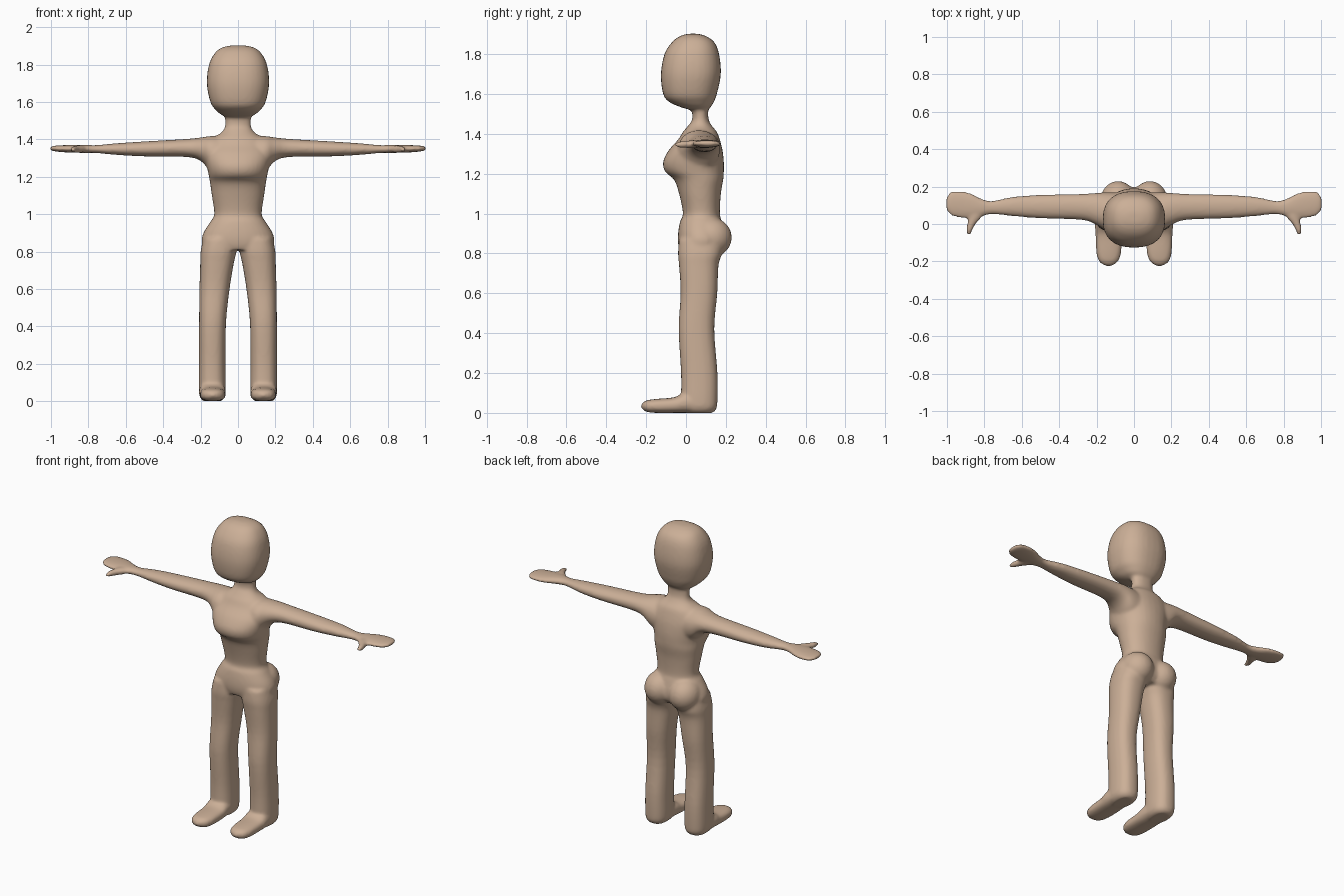
import bpy, bmesh, math
from mathutils import Matrix

skin = bpy.data.materials.new("warm skin")
skin.diffuse_color = (0.60, 0.43, 0.31, 1)

bm = bmesh.new()


def spline(p0, p1, p2, p3, t):
    """Catmull-Rom blend of four section tuples."""
    return [0.5 * (2 * b + (c - a) * t + (2 * a - 5 * b + 4 * c - d) * t * t
                   + (3 * b - a - 3 * c + d) * t ** 3)
            for a, b, c, d in zip(p0, p1, p2, p3)]


def loft(axis, sections, power=2.3, mirror=False, segs=32, steps=4):
    """Skin of rounded sections (position, u_min, u_max, v_min, v_max) along an axis."""
    rows = []
    n = len(sections)
    for i in range(n - 1):
        quad = [sections[max(0, min(n - 1, i + k))] for k in (-1, 0, 1, 2)]
        rows += [spline(*quad, s / steps) for s in range(steps)]
    rows.append(sections[-1])
    for side in ((1, -1) if mirror else (1,)):
        rings = []
        for w, u0, u1, v0, v1 in rows:
            ring = []
            for k in range(segs):
                a = 2 * math.pi * k / segs
                c, s = math.cos(a), math.sin(a)
                u = (u0 + u1) / 2 + (u1 - u0) / 2 * math.copysign(abs(c) ** (2 / power), c)
                v = (v0 + v1) / 2 + (v1 - v0) / 2 * math.copysign(abs(s) ** (2 / power), s)
                x, y, z = {"x": (w, u, v), "y": (u, w, v), "z": (u, v, w)}[axis]
                ring.append(bm.verts.new((x * side, y, z)))
            rings.append(ring)
        faces = [bm.faces.new((a[k], a[(k + 1) % segs], b[(k + 1) % segs], b[k]))
                 for a, b in zip(rings, rings[1:]) for k in range(segs)]
        faces += [bm.faces.new(rings[0][::-1]), bm.faces.new(rings[-1])]
        bmesh.ops.recalc_face_normals(bm, faces=faces)


def upright(rows):
    """Centred sections (z, half width, front, back) for a vertical loft."""
    return [(z, -w, w, f, b) for z, w, f, b in rows]


# head, rounded and slightly flat on top
loft("z", upright([
    (1.52, 0.06, 0.02, 0.11), (1.535, 0.095, -0.03, 0.125), (1.56, 0.122, -0.085, 0.14),
    (1.60, 0.148, -0.115, 0.155), (1.70, 0.167, -0.126, 0.175), (1.80, 0.155, -0.108, 0.166),
    (1.86, 0.125, -0.07, 0.142), (1.89, 0.088, -0.03, 0.10), (1.902, 0.04, 0.01, 0.06)]), 2.4)

# neck, chest, waist and hips
loft("z", upright([
    (0.81, 0.17, -0.03, 0.165), (0.85, 0.195, -0.04, 0.195), (0.90, 0.185, -0.04, 0.195),
    (0.96, 0.148, -0.03, 0.18), (1.00, 0.127, -0.015, 0.17), (1.10, 0.140, -0.035, 0.175),
    (1.17, 0.150, -0.06, 0.187), (1.21, 0.157, -0.105, 0.19), (1.26, 0.168, -0.115, 0.19),
    (1.32, 0.180, -0.085, 0.183), (1.37, 0.165, -0.04, 0.17), (1.41, 0.130, -0.015, 0.155),
    (1.44, 0.085, 0.01, 0.13), (1.48, 0.069, 0.033, 0.112), (1.57, 0.075, 0.02, 0.112)]), 2.2)

# seat, two soft lobes
for side in (1, -1):
    bmesh.ops.create_uvsphere(
        bm, u_segments=32, v_segments=16, radius=1,
        matrix=Matrix.Translation((side * 0.085, 0.125, 0.88)) @ Matrix.Diagonal((0.095, 0.105, 0.10, 1)))

# legs
loft("z", [
    (0.0, 0.09, 0.185, 0.0, 0.135), (0.02, 0.072, 0.203, -0.02, 0.152),
    (0.06, 0.066, 0.209, -0.025, 0.158), (0.20, 0.067, 0.209, -0.025, 0.158),
    (0.42, 0.064, 0.208, -0.037, 0.142), (0.60, 0.045, 0.206, -0.027, 0.157),
    (0.74, 0.022, 0.202, -0.035, 0.163), (0.80, 0.008, 0.20, -0.04, 0.18),
    (0.87, 0.005, 0.185, -0.035, 0.18)], 2.4, mirror=True)

# feet
loft("y", [
    (0.12, 0.075, 0.20, 0.0, 0.08), (0.0, 0.066, 0.208, 0.0, 0.10),
    (-0.06, 0.065, 0.206, 0.0, 0.078), (-0.15, 0.068, 0.202, 0.0, 0.07),
    (-0.20, 0.085, 0.187, 0.006, 0.062), (-0.225, 0.12, 0.152, 0.025, 0.045)], 2.5, mirror=True)

# arms running into flat mitten hands
loft("x", [
    (0.04, -0.03, 0.165, 1.19, 1.415), (0.14, -0.04, 0.17, 1.225, 1.418),
    (0.20, -0.005, 0.166, 1.285, 1.41), (0.28, 0.022, 0.161, 1.306, 1.402),
    (0.50, 0.03, 0.156, 1.309, 1.389), (0.65, 0.042, 0.145, 1.317, 1.379),
    (0.76, 0.052, 0.124, 1.327, 1.369), (0.82, 0.038, 0.138, 1.327, 1.371),
    (0.87, 0.03, 0.164, 1.329, 1.371), (0.93, 0.033, 0.177, 1.331, 1.369),
    (0.98, 0.046, 0.172, 1.336, 1.366), (1.006, 0.08, 0.14, 1.343, 1.361)], 2.1, mirror=True)

# thumbs
loft("y", [
    (0.08, 0.80, 0.88, 1.333, 1.365), (0.04, 0.812, 0.885, 1.328, 1.368),
    (0.0, 0.846, 0.892, 1.328, 1.366), (-0.03, 0.862, 0.898, 1.330, 1.362),
    (-0.056, 0.872, 0.892, 1.336, 1.354)], 2.0, mirror=True)

# fuse the parts into one soft skin
mesh = bpy.data.meshes.new("body")
bm.to_mesh(mesh)
bm.free()
body = bpy.data.objects.new("body", mesh)
bpy.context.collection.objects.link(body)
remesh = body.modifiers.new("fuse", "REMESH")
remesh.mode = "VOXEL"
remesh.voxel_size = 0.009
soften = body.modifiers.new("soften", "SMOOTH")
soften.factor = 0.5
soften.iterations = 8

bpy.context.view_layer.update()
fused = bpy.data.meshes.new_from_object(body.evaluated_get(bpy.context.evaluated_depsgraph_get()))
body.modifiers.clear()
body.data = fused
fused.name = "body"
fused.materials.clear()
fused.materials.append(skin)
for p in fused.polygons:
    p.use_smooth = True
    p.material_index = 0
